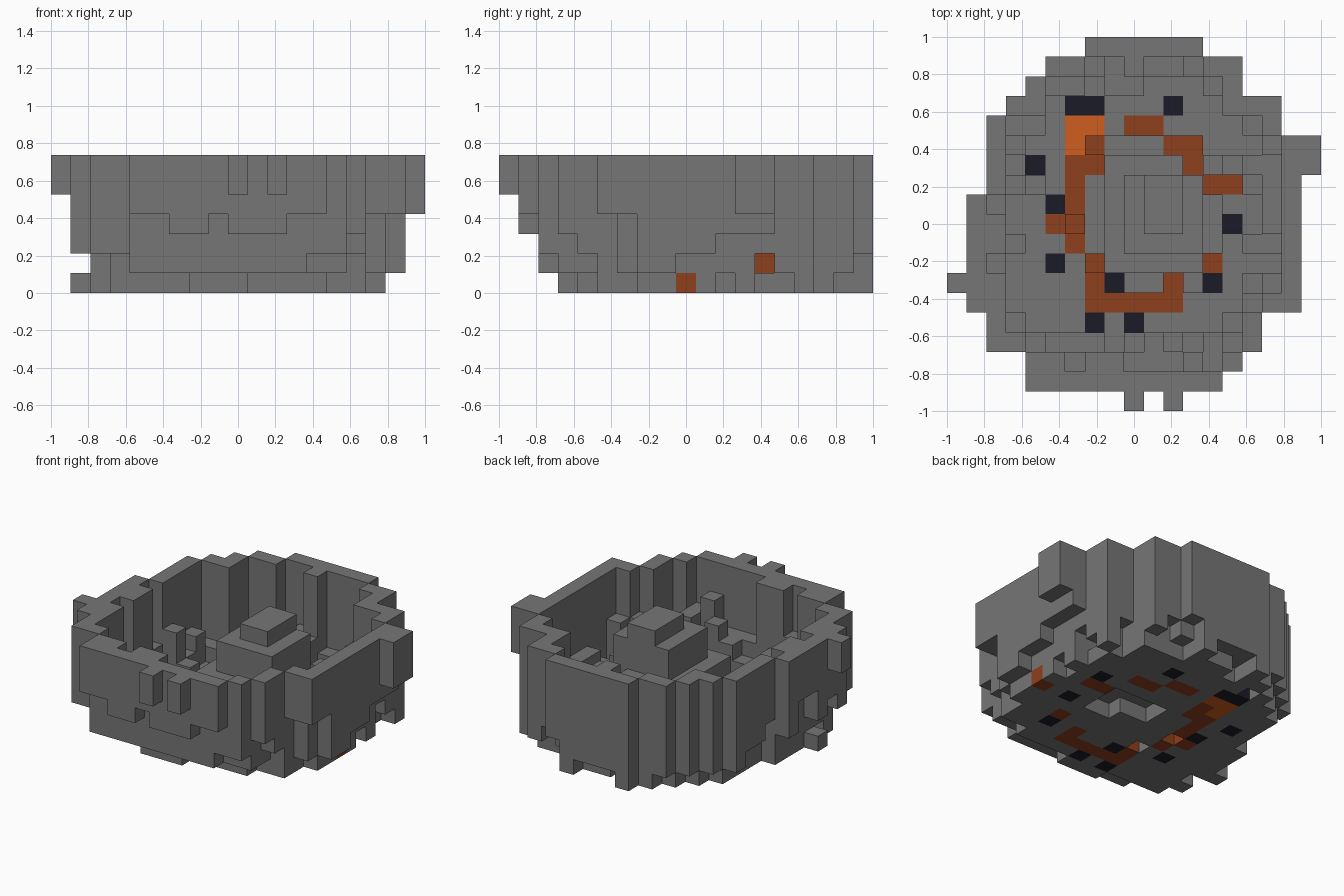
import bpy, bmesh, random
from mathutils import Vector

old = bpy.data.objects.get("Cube")
if old:
    bpy.data.objects.remove(old)
random.seed(4)

N, TOP = 19, 7
S = 2 / N


def material(name, rgb):
    m = bpy.data.materials.new(name)
    m.diffuse_color = (*rgb, 1)
    m.use_nodes = True
    node = m.node_tree.nodes["Principled BSDF"]
    node.inputs["Base Color"].default_value = (*rgb, 1)
    node.inputs["Roughness"].default_value = 0.9
    return m


ROCK = material("grey_rock", (0.18, 0.18, 0.18))
LAVA = material("cooling_lava", (0.27, 0.05, 0.012))
HOT = material("hot_lava", (0.62, 0.11, 0.014))
COAL = material("dark_coal", (0.011, 0.011, 0.02))

# Crater footprint: first and last column of each row, front to back
SPANS = [(9, 11), (4, 13), (4, 14), (2, 15), (2, 15), (1, 17), (0, 17),
         (1, 17), (1, 17), (1, 17), (1, 17), (2, 17), (2, 18), (2, 18),
         (2, 16), (3, 16), (4, 14), (5, 14), (7, 12)]
foot = {(i, j) for j, (a, b) in enumerate(SPANS) for i in range(a, b + 1)}
foot.discard((10, 0))

# Blocks jutting out of the rim
tips = {c for c in foot if c[0] in (0, 18) or c[1] == 0}


def area(*rects):
    """Cells covered by (column, row, width, depth) rectangles."""
    return {(c + i, r + j) for c, r, w, d in rects
            for i in range(w) for j in range(d)}


def around(cell):
    i, j = cell
    return {(i + 1, j), (i - 1, j), (i, j + 1), (i, j - 1)}


hot = area((6, 14, 2, 1), (6, 13, 1, 1))
lava = area((9, 14, 2, 1), (7, 12, 1, 2), (6, 8, 1, 5), (5, 9, 1, 1),
            (11, 13, 2, 1), (12, 12, 1, 1), (13, 11, 2, 1), (7, 5, 1, 3),
            (7, 5, 5, 1), (11, 6, 1, 1), (13, 7, 1, 1))
raised_lava = area((6, 9, 1, 1), (7, 7, 1, 1), (12, 12, 1, 1))
coal = area((6, 15, 2, 1), (11, 15, 1, 1), (4, 12, 1, 1), (5, 10, 1, 1),
            (5, 7, 1, 1), (8, 6, 1, 1), (14, 9, 1, 1), (13, 6, 1, 1),
            (7, 4, 1, 1), (9, 4, 1, 1))
hollow = area((9, 10, 4, 2), (11, 9, 2, 1))

# Stepped central peak, each tier on top of the wider one
hill = {}
for height, tier in ((2, (8, 6, 6, 8)), (4, (8, 7, 6, 6)),
                     (6, (9, 8, 4, 4)), (TOP, (10, 9, 2, 3))):
    hill.update((c, height) for c in area(tier))

# Ring number of each cell, counted inward from the outline
ring, rest, n = {}, foot - tips, 0
while rest:
    edge = {c for c in rest if not around(c) <= rest}
    ring.update((c, n) for c in edge)
    rest -= edge
    n += 1


def underside(i, j):
    """Layer at which the overhanging outer wall begins."""
    r = ring[i, j]
    if j == 1:
        return 3 if 5 < i < 12 and i != 8 else 4
    if j == 2:
        return 2 if i > 12 else 1
    if j == 3 and r > 0:
        return 0 if 6 < i < 10 else 1
    if r > 1:
        return 0
    if r == 1:
        return random.choice((0, 0, 0, 1))
    if j < 5:
        return random.choice((2, 3))
    if i > 15 and j < 7:
        return random.choice((3, 4))
    if i > 16:
        return 1 if j < 9 else 2 if j < 11 else 3
    if j > 13:
        return random.choice((0, 0, 1, 2))
    return random.choice((2, 2, 3, 4))


low = {c: underside(*c) for c in sorted(ring) if ring[c] < 3}


def closing_height(cell):
    """Lowest height that seals the wall behind its overhanging neighbours."""
    return max(low[cell] + 1, *(low.get(c, 0) for c in around(cell)))


# Fill the block grid column by column
grid = {}
for cell in sorted(foot):
    i, j = cell
    r = ring.get(cell, -1)
    base, high, part, mat = 0, 1, "crater_floor", ROCK
    if cell in tips:
        part, base, high = "rim_tips", 4 if i == 18 else 5, TOP
    elif cell in coal:
        part, mat = "coal_blocks", COAL
    elif cell in hot:
        part, mat = "hot_lava_pool", HOT
    elif cell in lava:
        part, mat = "lava_ring", LAVA
        if cell in raised_lava:
            base, high = 1, 2
        elif j == 13:
            high = 2
    elif r == 0:
        part, base, high = "rim_wall", low[cell], TOP
    elif r == 1:
        part, base = "inner_wall", low[cell]
        high = random.choice((closing_height(cell), closing_height(cell) + 1, TOP))
    elif r == 2:
        part, base = "inner_ledge", low[cell]
        high = closing_height(cell) + random.choice((0, 0, 1, 2))
    elif cell in hill:
        part, high = "central_peak", hill[cell]
        base = 1 if cell in hollow else 0
    for k in range(base, high):
        grid[i, j, k] = (part, mat)

# Vent through the wall that opens onto the lava
for i in range(13, 18):
    grid.pop((i, 13, 1), None)

# Single blocks: rock under raised lava, lava seep, buried coal, low flank block
grid[12, 12, 0] = ("crater_floor", ROCK)
grid[16, 9, 0] = ("lava_seep", LAVA)
grid[14, 12, 0] = ("coal_blocks", COAL)
grid[14, 12, 1] = ("inner_ledge", ROCK)
grid[1, 7, 0] = ("flank_block", ROCK)

# One mesh per part, keeping only the exposed block faces
AXES = [Vector(v) for v in ((1, 0, 0), (0, 1, 0), (0, 0, 1))]
meshes = {}
for cell, (part, mat) in grid.items():
    bm = meshes.setdefault(part, (bmesh.new(), mat))[0]
    corner = Vector(cell)
    for a in range(3):
        u, v = AXES[(a + 1) % 3], AXES[(a + 2) % 3]
        for side in (0, 1):
            beside = corner + AXES[a] * (2 * side - 1)
            if tuple(int(c) for c in beside) in grid:
                continue
            o = corner + AXES[a] * side
            quad = [o, o + u, o + u + v, o + v]
            if not side:
                quad.reverse()
            bm.faces.new([bm.verts.new((p.x * S - 1, p.y * S - 1, p.z * S))
                          for p in quad])

for part, (bm, mat) in meshes.items():
    bmesh.ops.remove_doubles(bm, verts=bm.verts, dist=0.001)
    # Merge coplanar block faces into clean flat planes
    bmesh.ops.dissolve_limit(bm, angle_limit=0.01, verts=bm.verts, edges=bm.edges)
    me = bpy.data.meshes.new(part)
    bm.to_mesh(me)
    bm.free()
    me.materials.append(mat)
    bpy.context.collection.objects.link(bpy.data.objects.new(part, me))
